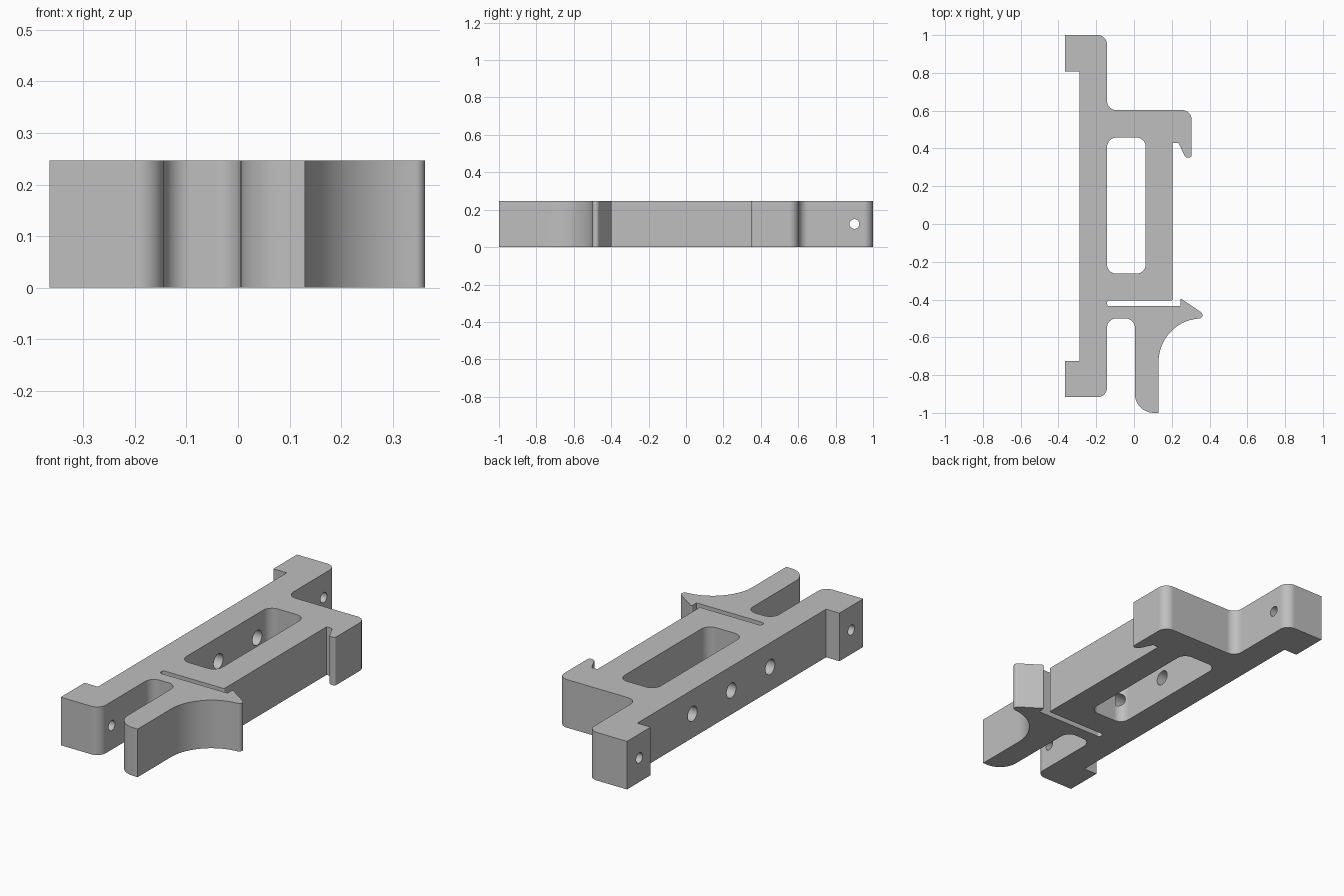
import bpy, bmesh, math
from mathutils import Vector, Matrix

cube = bpy.data.objects.get("Cube")
if cube:
    bpy.data.objects.remove(cube, do_unlink=True)

HEIGHT = 0.247

grey = bpy.data.materials.new("plain grey")
grey.use_nodes = True
colour = (0.52, 0.52, 0.52, 1)
grey.diffuse_color = colour
grey.node_tree.nodes["Principled BSDF"].inputs["Base Color"].default_value = colour


def fillet(corners, steps=10):
    """Round each (x, y, radius) corner of a closed outline."""
    out = []
    for i, (x, y, r) in enumerate(corners):
        p = Vector((x, y))
        if r == 0:
            out.append(p)
            continue
        a = (Vector(corners[i - 1][:2]) - p).normalized()
        b = (Vector(corners[(i + 1) % len(corners)][:2]) - p).normalized()
        half = a.angle(b) / 2
        centre = p + (a + b).normalized() * (r / math.sin(half))
        start = p + a * (r / math.tan(half)) - centre
        end = p + b * (r / math.tan(half)) - centre
        sweep = start.angle_signed(end)
        for k in range(steps + 1):
            out.append(centre + Matrix.Rotation(-sweep * k / steps, 2) @ start)
    return out


def make_object(name, bm):
    bmesh.ops.recalc_face_normals(bm, faces=bm.faces)
    mesh = bpy.data.meshes.new(name)
    bm.to_mesh(mesh)
    bm.free()
    mesh.materials.append(grey)
    ob = bpy.data.objects.new(name, mesh)
    bpy.context.collection.objects.link(ob)
    return ob


def prism(name, outline, z0, z1):
    bm = bmesh.new()
    face = bm.faces.new([bm.verts.new((p.x, p.y, z0)) for p in outline])
    top = bmesh.ops.extrude_face_region(bm, geom=[face])["geom"]
    bmesh.ops.translate(bm, vec=(0, 0, z1 - z0),
                        verts=[v for v in top if isinstance(v, bmesh.types.BMVert)])
    return make_object(name, bm)


def cross_hole(name, y, radius, x0, x1):
    bm = bmesh.new()
    place = Matrix.Translation(((x0 + x1) / 2, y, HEIGHT / 2)) @ Matrix.Rotation(math.pi / 2, 4, 'Y')
    bmesh.ops.create_cone(bm, cap_ends=True, segments=32, radius1=radius,
                          radius2=radius, depth=x1 - x0, matrix=place)
    return make_object(name, bm)


# Thumb curve between the lever and its barb
thumb = [(0.36 + 0.23 * math.cos(t), -0.73 + 0.23 * math.sin(t), 0)
         for t in (math.radians(180 - 85 * k / 18) for k in range(19))]

# Clip outline: front lug, lever, barb, slit, hook, back lug, rail
outline = [
    (-0.365, -0.917, 0), (-0.143, -0.917, 0.05), (-0.143, -0.5, 0.05),
    (0.005, -0.5, 0.05), (0.005, -1, 0.1), (0.13, -1, 0),
    *thumb,
    (0.405, -0.5, 0.019), (0.245, -0.393, 0.005), (0.245, -0.435, 0),
    (-0.143, -0.435, 0.014), (-0.143, -0.404, 0.014), (0.204, -0.404, 0.006),
    (0.204, 0.428, 0), (0.236, 0.428, 0), (0.273, 0.351, 0.02),
    (0.305, 0.351, 0.012), (0.305, 0.603, 0.05), (-0.143, 0.603, 0.05),
    (-0.143, 1, 0.05), (-0.365, 1, 0), (-0.365, 0.808, 0),
    (-0.289, 0.808, 0), (-0.289, -0.724, 0), (-0.365, -0.724, 0),
]
body = prism("clip_body", fillet(outline), 0, HEIGHT)

# Window and cross holes
window = [(-0.143, -0.263, 0.05), (0.062, -0.263, 0.05),
          (0.062, 0.458, 0.05), (-0.143, 0.458, 0.05)]
cutters = [prism("window_cutter", fillet(window), -0.1, HEIGHT + 0.1)]
for y in (-0.82, 0.9):
    cutters.append(cross_hole("lug_hole_cutter", y, 0.026, -0.45, -0.1))
for y in (-0.27, 0.045, 0.36):
    cutters.append(cross_hole("rail_hole_cutter", y, 0.038, -0.4, -0.1))
for cutter in cutters:
    cutter.hide_render = True
    mod = body.modifiers.new("cut", 'BOOLEAN')
    mod.operation = 'DIFFERENCE'
    mod.solver = 'EXACT'
    mod.object = cutter

# Bake the cuts and remove the cutters
bpy.context.view_layer.update()
cut_mesh = bpy.data.meshes.new_from_object(
    body.evaluated_get(bpy.context.evaluated_depsgraph_get()))
body.modifiers.clear()
body.data = cut_mesh
for cutter in cutters:
    bpy.data.objects.remove(cutter, do_unlink=True)

# Smooth rounded walls, crisp edges
bpy.ops.object.select_all(action='DESELECT')
body.select_set(True)
bpy.context.view_layer.objects.active = body
bpy.ops.object.shade_smooth_by_angle(angle=math.radians(30))
body.modifiers.new("flat_faces", 'WEIGHTED_NORMAL').keep_sharp = True
